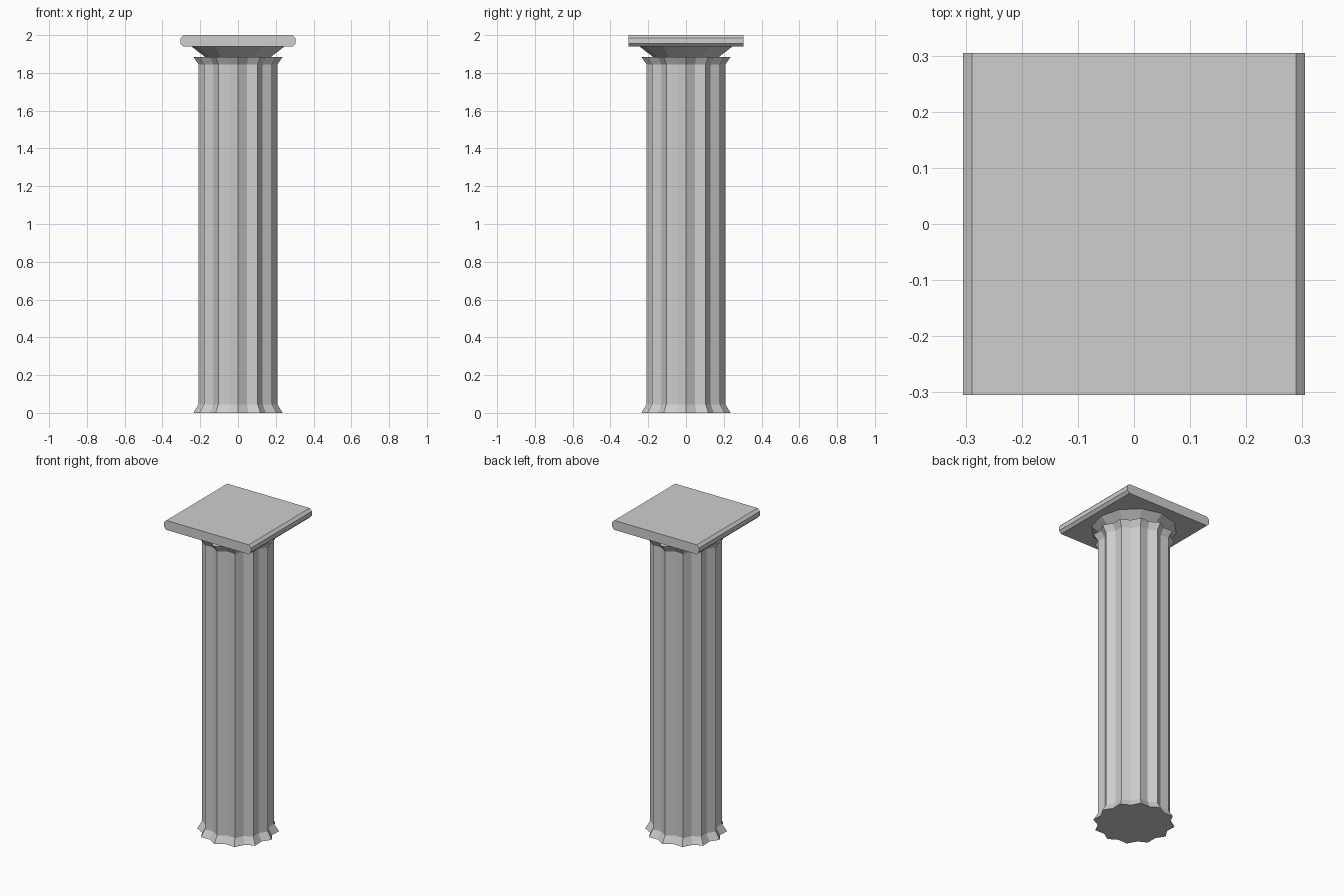
import bpy
import bmesh
from math import cos, sin, pi

cube = bpy.data.objects.get("Cube")
if cube:
    bpy.data.objects.remove(cube, do_unlink=True)

stone = bpy.data.materials.new("light_grey_stone")
stone.use_nodes = True
grey = (0.62, 0.62, 0.62, 1)
stone.diffuse_color = grey
stone.node_tree.nodes["Principled BSDF"].inputs["Base Color"].default_value = grey

FLUTES = 12


def make_object(name, bm):
    bmesh.ops.recalc_face_normals(bm, faces=bm.faces)
    mesh = bpy.data.meshes.new(name)
    bm.to_mesh(mesh)
    bm.free()
    mesh.materials.append(stone)
    obj = bpy.data.objects.new(name, mesh)
    bpy.context.collection.objects.link(obj)
    return obj


def loft(name, rings):
    """Join closed rings of points into a capped solid."""
    bm = bmesh.new()
    loops = [[bm.verts.new(p) for p in ring] for ring in rings]
    for low, high in zip(loops, loops[1:]):
        for i in range(len(low)):
            j = (i + 1) % len(low)
            bm.faces.new((low[i], low[j], high[j], high[i]))
    bm.faces.new(loops[0][::-1])
    bm.faces.new(loops[-1])
    return make_object(name, bm)


def ring(z, radius, count, groove=1.0):
    """Ring of points; every second point is pulled in by the groove factor."""
    points = []
    for i in range(count):
        r = radius * (groove if i % 2 else 1.0)
        a = 2 * pi * i / count
        points.append((r * cos(a), r * sin(a), z))
    return points


# Fluted shaft, flared at the foot and the neck
shaft_profile = [(0, 0.236), (0.045, 0.209), (1.845, 0.209), (1.885, 0.236)]
loft("fluted_shaft", [ring(z, r, 2 * FLUTES, 0.885) for z, r in shaft_profile])

# Flaring collar under the slab
loft("capital_collar", [ring(1.885, 0.175, FLUTES), ring(1.94, 0.246, FLUTES)])

# Square slab with chamfered left and right sides
half, edge, low, high, cut = 0.305, 0.289, 1.94, 2.0, 0.016
side = [(edge, low), (half, low + cut), (half, high - cut), (edge, high)]
outline = side + [(-x, z) for x, z in reversed(side)]
loft("top_slab", [[(x, y, z) for x, z in outline] for y in (-half, half)])
